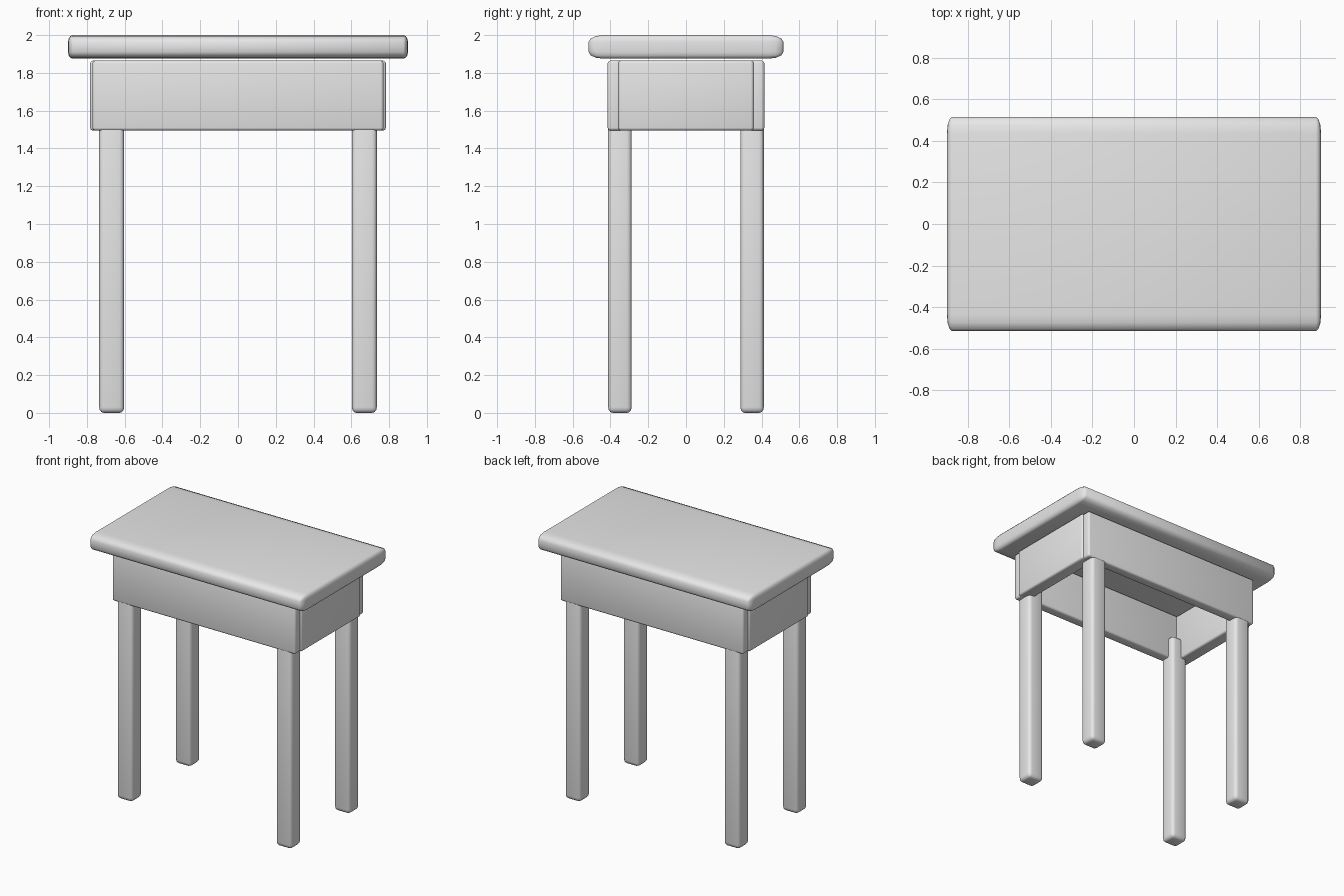
import bpy
import bmesh
import math
from mathutils import Matrix, Vector

if "Cube" in bpy.data.objects:
    bpy.data.objects.remove(bpy.data.objects["Cube"], do_unlink=True)

grey = bpy.data.materials.new("plain_grey")
grey.use_nodes = True
grey.diffuse_color = (0.8, 0.8, 0.8, 1)
grey.node_tree.nodes["Principled BSDF"].inputs["Base Color"].default_value = (0.8, 0.8, 0.8, 1)


def rounded_box(name, low, high, rounding, segments=3):
    """Box between two corners, with a separate edge rounding along each axis."""
    low, high, rounding = Vector(low), Vector(high), Vector(rounding)
    size = high - low
    bm = bmesh.new()
    bmesh.ops.create_cube(bm, size=1)
    # Bevel by one unit in a stretched space, then scale back
    bmesh.ops.scale(bm, vec=[s / r for s, r in zip(size, rounding)], verts=bm.verts)
    bmesh.ops.bevel(bm, geom=bm.edges[:], offset=1, segments=segments,
                    profile=0.5, affect='EDGES', clamp_overlap=True)
    bmesh.ops.transform(bm, matrix=Matrix.Diagonal((*rounding, 1)), verts=bm.verts)
    bmesh.ops.recalc_face_normals(bm, faces=bm.faces[:])
    mesh = bpy.data.meshes.new(name)
    bm.to_mesh(mesh)
    bm.free()
    mesh.materials.append(grey)
    obj = bpy.data.objects.new(name, mesh)
    obj.location = (low + high) / 2
    bpy.context.collection.objects.link(obj)
    bpy.ops.object.select_all(action='DESELECT')
    obj.select_set(True)
    bpy.context.view_layer.objects.active = obj
    bpy.ops.object.shade_smooth_by_angle(angle=math.radians(50))
    return obj


def mirrored(name, low, high, rounding, sx, sy):
    """Rounded box with its corners flipped across x and y."""
    a = Vector((low[0] * sx, low[1] * sy, low[2]))
    b = Vector((high[0] * sx, high[1] * sy, high[2]))
    return rounded_box(name, [min(p) for p in zip(a, b)],
                       [max(p) for p in zip(a, b)], rounding)


# Table top
rounded_box("table_top", (-0.9, -0.515, 1.875), (0.9, 0.515, 2), (0.025, 0.08, 0.035))

# Apron boards, open underneath
for end, s in (("front", -1), ("back", 1)):
    mirrored(end + "_apron", (-0.77, 0.335, 1.495), (0.77, 0.415, 1.865),
             (0.015, 0.015, 0.015), 1, s)
for side, s in (("left", 1), ("right", -1)):
    mirrored(side + "_apron", (0.68, -0.358, 1.495), (0.783, 0.358, 1.865),
             (0.015, 0.015, 0.015), s, 1)

# Legs, reaching partway up inside the apron
for end, sy in (("front", -1), ("back", 1)):
    for side, sx in (("left", 1), ("right", -1)):
        mirrored(f"{end}_{side}_leg", (0.603, 0.288, 0), (0.735, 0.412, 1.66),
                 (0.025, 0.025, 0.03), sx, sy)
